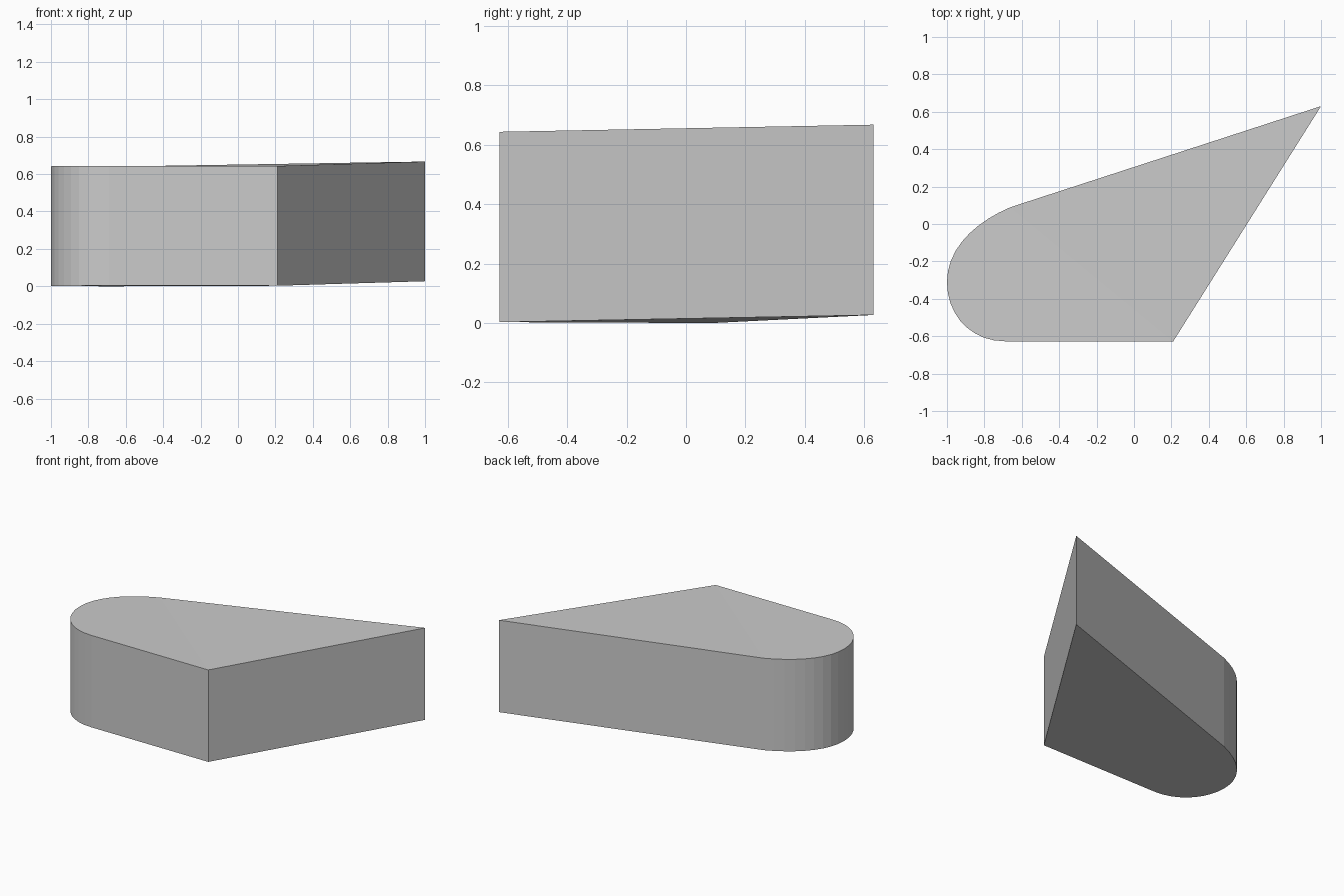
import bpy
import bmesh
from mathutils import Vector
from mathutils.geometry import interpolate_bezier

cube = bpy.data.objects.get("Cube")
if cube:
    bpy.data.objects.remove(cube, do_unlink=True)

HEIGHT = 0.64

# Plain grey material
grey = bpy.data.materials.new("plain grey")
grey.use_nodes = True
colour = (0.6, 0.6, 0.6, 1)
grey.diffuse_color = colour
grey.node_tree.nodes["Principled BSDF"].inputs["Base Color"].default_value = colour


def arc(*points, steps=10):
    return interpolate_bezier(*[Vector((x, y, 0)) for x, y in points], steps)


# Outline: rounded end, front corner, raised tip
upper_arc = arc((-0.66, 0.09), (-0.85, 0.01), (-1, -0.13), (-1, -0.31))
lower_arc = arc((-1, -0.31), (-1, -0.49), (-0.87, -0.627), (-0.69, -0.627))
outline = upper_arc + lower_arc[1:] + [Vector((0.21, -0.627, 0))]
for p in outline:
    p.z = 0.003 * (0.09 - p.y) / 0.717
tip = Vector((1, 0.63, 0.027))
outline.append(tip)

# Wedge block, its caps folded slightly where the tip begins to rise
bm = bmesh.new()
bottom = [bm.verts.new(p) for p in outline]
top = [bm.verts.new(p + Vector((0, 0, HEIGHT))) for p in outline]
for ring in (bottom, top):
    bm.faces.new(ring[:-1])
    bm.faces.new((ring[0], ring[-2], ring[-1]))
count = len(outline)
for i in range(count):
    j = (i + 1) % count
    bm.faces.new((bottom[i], bottom[j], top[j], top[i]))
bmesh.ops.recalc_face_normals(bm, faces=bm.faces)

mesh = bpy.data.meshes.new("wedge_block")
bm.to_mesh(mesh)
bm.free()
mesh.materials.append(grey)
block = bpy.data.objects.new("wedge_block", mesh)
bpy.context.collection.objects.link(block)
